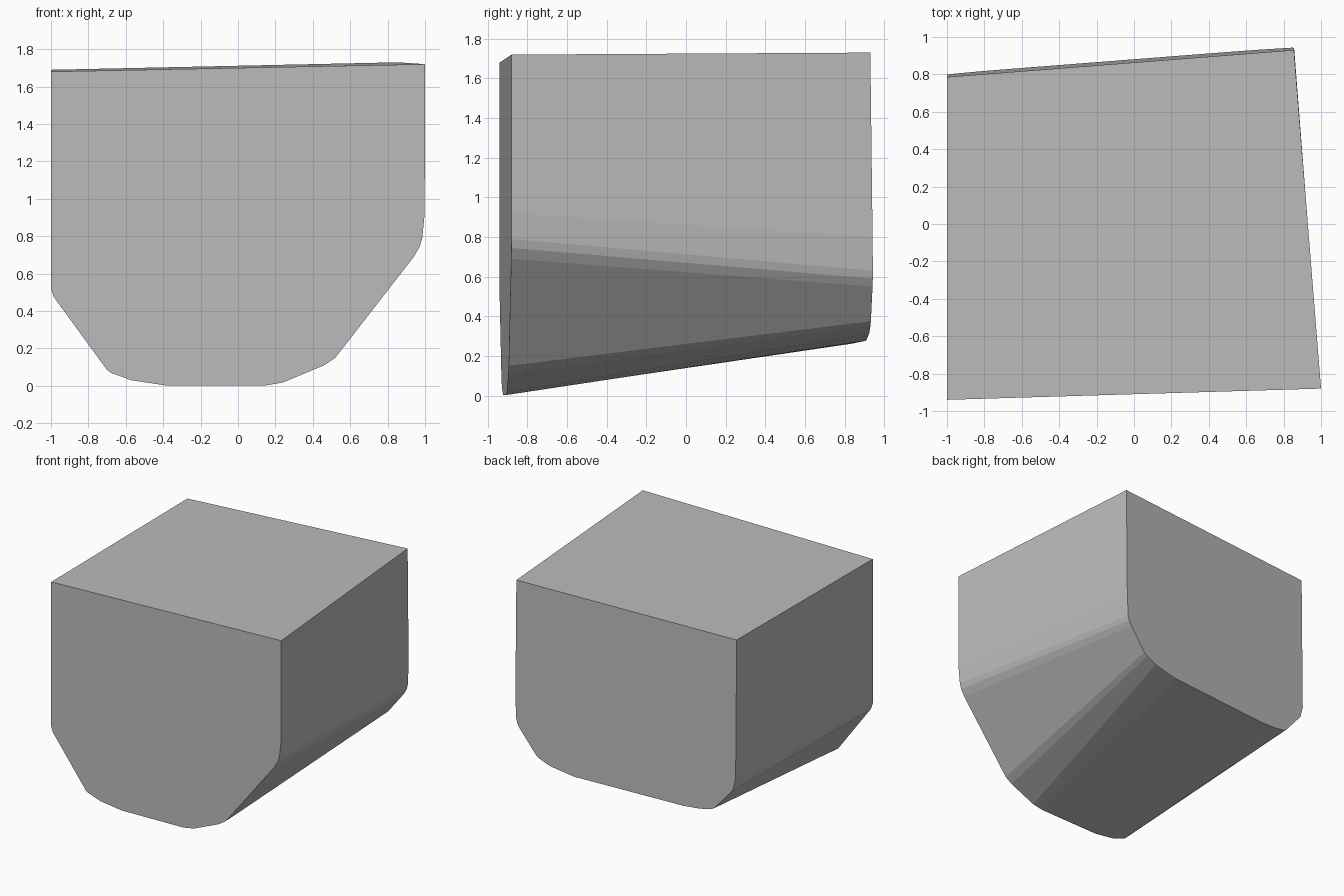
import bpy
import bmesh

if "Cube" in bpy.data.objects:
    bpy.data.objects.remove(bpy.data.objects["Cube"])

# Matching cross-sections (x, z), clockwise from the top right corner
FRONT = [(1.0, 1.72), (0.998, 0.92), (0.985, 0.79), (0.972, 0.745), (0.94, 0.69),
         (0.52, 0.15), (0.46, 0.11), (0.24, 0.018), (0.15, 0.003), (-0.39, 0.003),
         (-0.57, 0.03), (-0.68, 0.07), (-0.70, 0.085), (-0.985, 0.475),
         (-1.0, 0.52), (-1.0, 1.68)]
BACK = [(0.855, 1.73), (0.856, 0.80), (0.848, 0.63), (0.838, 0.59), (0.815, 0.55),
        (0.68, 0.375), (0.65, 0.352), (0.56, 0.313), (0.36, 0.277), (-0.56, 0.262),
        (-0.70, 0.272), (-0.79, 0.288), (-0.823, 0.305), (-0.975, 0.48),
        (-1.0, 0.575), (-1.0, 1.69)]


def front_y(x, z):
    return -0.91 + 0.03 * x


def back_y(x, z):
    # The rear plane is skewed sideways and leans slightly
    return 0.93 + 0.078 * (x - 0.855) + 0.012 * (1.73 - z)


def loft(name, material):
    bm = bmesh.new()
    a = [bm.verts.new((x, front_y(x, z), z)) for x, z in FRONT]
    b = [bm.verts.new((x, back_y(x, z), z)) for x, z in BACK]
    n = len(a)
    bm.faces.new(a)
    bm.faces.new(b[::-1])
    for i in range(n):
        j = (i + 1) % n
        bm.faces.new((a[j], a[i], b[i], b[j]))
    bmesh.ops.recalc_face_normals(bm, faces=bm.faces)
    mesh = bpy.data.meshes.new(name)
    bm.to_mesh(mesh)
    bm.free()
    mesh.materials.append(material)
    obj = bpy.data.objects.new(name, mesh)
    bpy.context.collection.objects.link(obj)
    return obj


grey = bpy.data.materials.new("plain_grey")
grey.diffuse_color = (0.5, 0.5, 0.5, 1)
grey.use_nodes = True
grey.node_tree.nodes["Principled BSDF"].inputs["Base Color"].default_value = grey.diffuse_color

# Tapered block with a flat top and rounded lower edges
loft("tapered_block", grey)
